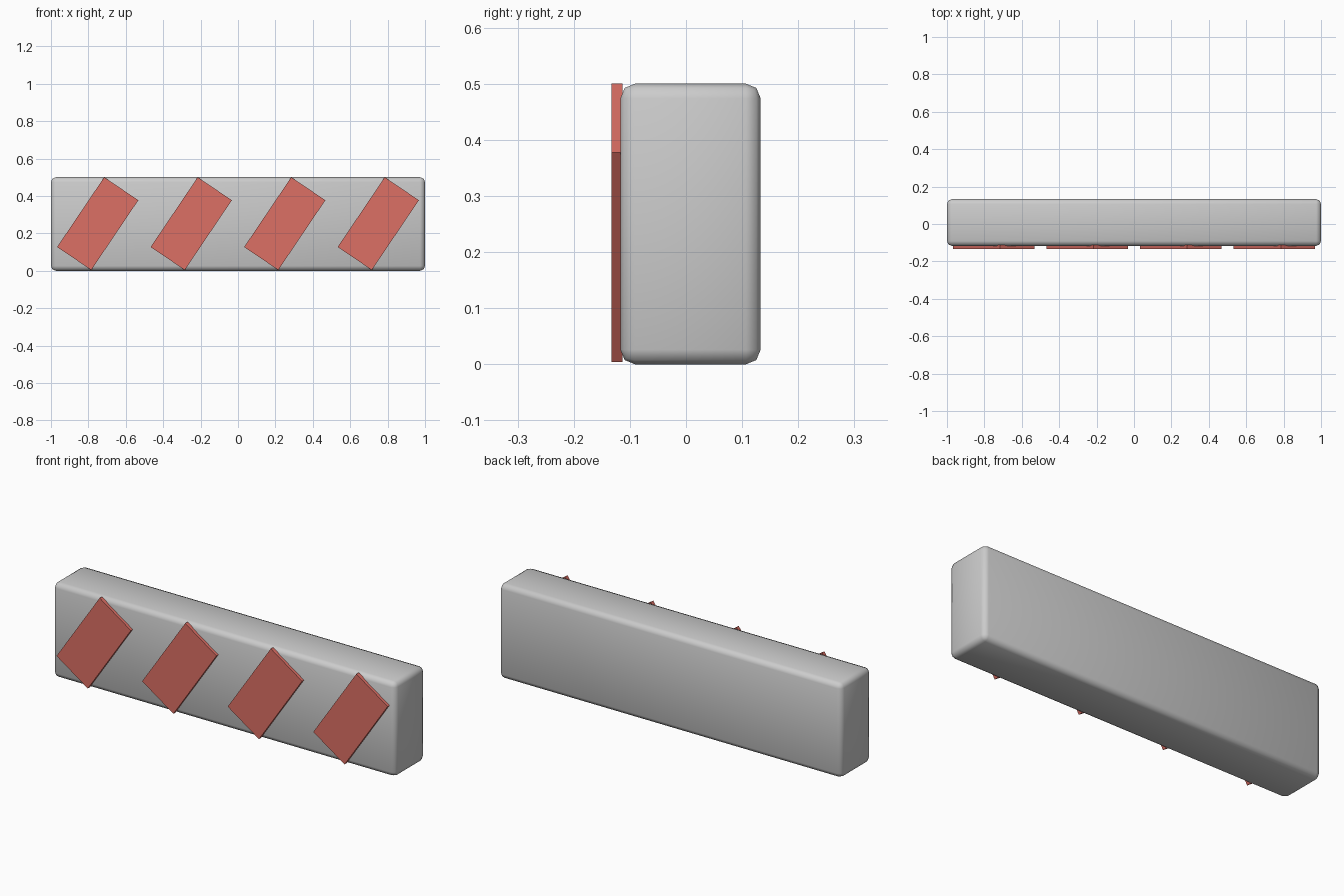
import bpy
from math import radians

if "Cube" in bpy.data.objects:
    bpy.data.objects.remove(bpy.data.objects["Cube"])


def box(name, size, location, tilt=0.0):
    bpy.ops.mesh.primitive_cube_add(size=1, location=location, rotation=(0, tilt, 0))
    obj = bpy.context.object
    obj.name = name
    obj.scale = size
    bpy.ops.object.transform_apply(location=False, rotation=False, scale=True)
    return obj


# Rounded barrier plank
plank = box("barrier_plank", (2.0, 0.25, 0.5), (0, 0.008, 0.25))
bevel = plank.modifiers.new("rounded_edges", 'BEVEL')
bevel.width = 0.026
bevel.segments = 2
bpy.ops.object.shade_smooth()

# Slanted red warning stripes on the front face
red = bpy.data.materials.new("stripe_red")
red.diffuse_color = (0.72, 0.16, 0.13, 1)
red.use_nodes = True
red.node_tree.nodes["Principled BSDF"].inputs["Base Color"].default_value = red.diffuse_color
for i in range(4):
    stripe = box(f"warning_stripe_{i + 1}", (0.22, 0.02, 0.45),
                 (-0.75 + 0.5 * i, -0.123, 0.252), radians(34))
    stripe.data.materials.append(red)
